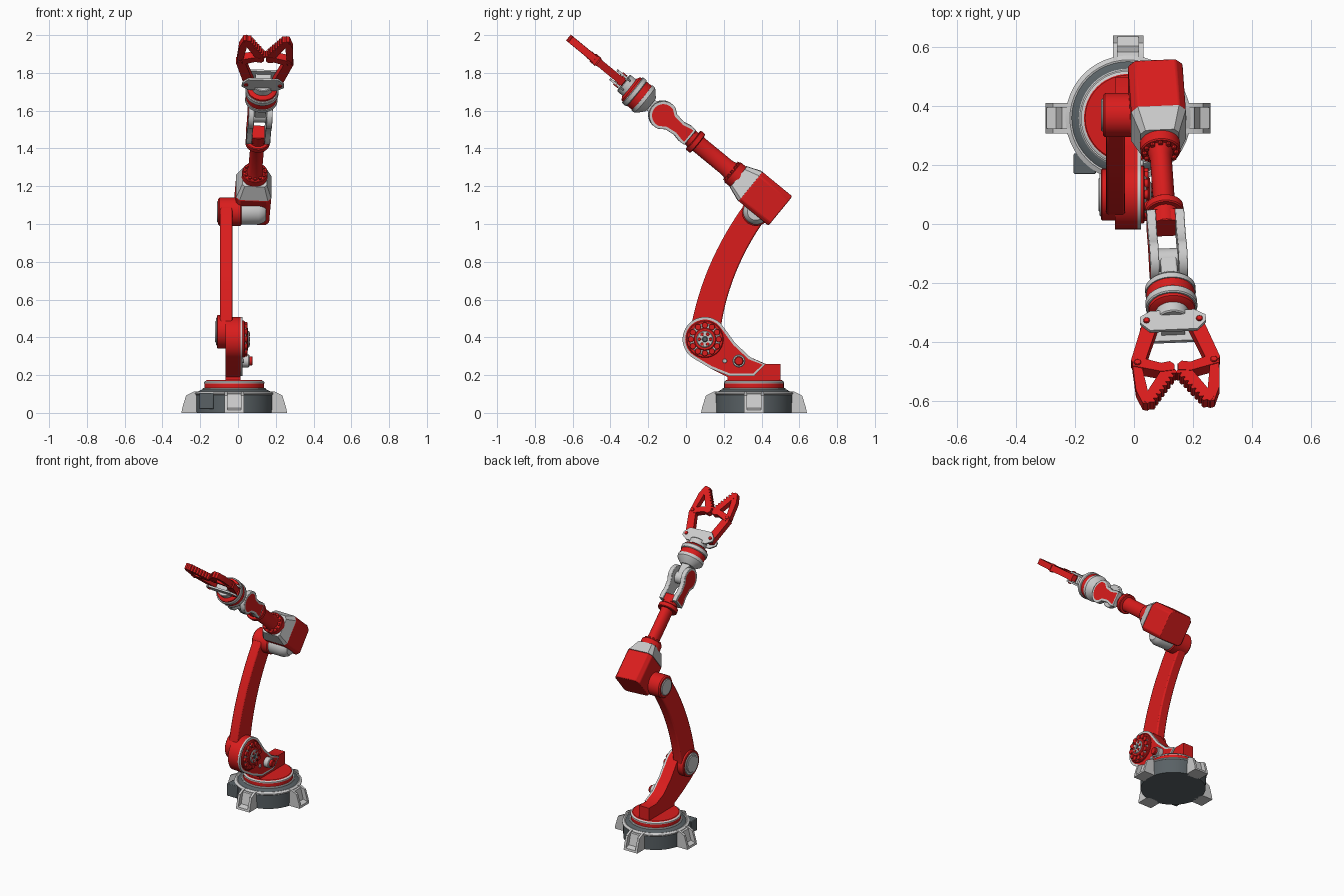
import bpy, bmesh
from math import sin, cos, pi, radians
from mathutils import Vector, Matrix

if "Cube" in bpy.data.objects:
    bpy.data.objects.remove(bpy.data.objects["Cube"])


def material(name, rgb):
    m = bpy.data.materials.new(name)
    m.diffuse_color = (*rgb, 1)
    m.use_nodes = True
    m.node_tree.nodes["Principled BSDF"].inputs["Base Color"].default_value = m.diffuse_color
    return m


RED = material("red_paint", (0.7, 0.012, 0.012))
DARK = material("dark_metal", (0.10, 0.12, 0.13))
GREY = material("light_metal", (0.7, 0.7, 0.7))
X, Y, Z = Vector((1, 0, 0)), Vector((0, 1, 0)), Vector((0, 0, 1))


def frame(o, u, v, w):
    m = Matrix((u, v, w)).transposed().to_4x4()
    m.translation = Vector(o)
    return m


def finish(name, bm, M, mats, bevel=0):
    bmesh.ops.recalc_face_normals(bm, faces=bm.faces)
    bm.transform(M)
    me = bpy.data.meshes.new(name)
    bm.to_mesh(me)
    bm.free()
    ob = bpy.data.objects.new(name, me)
    bpy.context.collection.objects.link(ob)
    for m in mats:
        me.materials.append(m)
    if bevel:
        mod = ob.modifiers.new("bevel", "BEVEL")
        mod.width, mod.segments, mod.limit_method = bevel, 2, "ANGLE"
    return ob


def prism(name, M, pts, a, b, mat, taper=1.0, panel=None, inset=0.012, bevel=0):
    """Extrude outline pts (u, v) from w=a to w=b; optional inset panel on the b cap."""
    bm = bmesh.new()
    lo = [bm.verts.new((u, v, a)) for u, v in pts]
    hi = [bm.verts.new((u * taper, v * taper, b)) for u, v in pts]
    bm.faces.new(lo)
    cap = bm.faces.new(hi)
    n = len(pts)
    for i in range(n):
        j = (i + 1) % n
        bm.faces.new((lo[i], lo[j], hi[j], hi[i]))
    if panel:
        bm.normal_update()
        bmesh.ops.inset_individual(bm, faces=[cap], thickness=inset)
        cap.material_index = 1
    return finish(name, bm, M, [mat, panel] if panel else [mat], bevel)


def lathe(name, M, prof, mat, seg=48):
    """Revolve (radius, height) points round the w axis."""
    bm = bmesh.new()
    rings = [[bm.verts.new((r * cos(2 * pi * k / seg), r * sin(2 * pi * k / seg), h))
              for k in range(seg)] for r, h in prof]
    for p, q in zip(rings, rings[1:]):
        for k in range(seg):
            bm.faces.new((p[k], p[(k + 1) % seg], q[(k + 1) % seg], q[k]))
    bm.faces.new(rings[0])
    bm.faces.new(rings[-1])
    return finish(name, bm, M, [mat])


def cyl(name, M, r, a, b, mat, seg=48, c=0.004):
    s = c if b > a else -c
    return lathe(name, M, [(r - c, a), (r, a + s), (r, b - s), (r - c, b)], mat, seg)


def arc(cx, cy, r, a0, a1, n):
    return [(cx + r * cos(radians(a0 + (a1 - a0) * i / n)),
             cy + r * sin(radians(a0 + (a1 - a0) * i / n))) for i in range(n + 1)]


def bez(p, q, r, n=14):
    return [tuple((1 - t) ** 2 * a + 2 * t * (1 - t) * b + t * t * c for a, b, c in zip(p, q, r))
            for t in (i / n for i in range(n + 1))]


def side(y, z):
    return frame((0, y, z), Y, Z, X)


def rect(x0, x1, y0, y1):
    return [(x0, y0), (x1, y0), (x1, y1), (x0, y1)]


# Base: drum, rims, turntable
BASE = Matrix.Translation((-0.02, 0.36, 0))
lathe("base_drum", BASE, [(0.205, 0), (0.208, 0.1), (0.2, 0.108), (0.17, 0.125)], DARK)
lathe("base_rim", BASE, [(0.209, 0.096), (0.213, 0.1), (0.213, 0.106), (0.198, 0.114), (0.19, 0.112)], GREY)
cyl("turntable_seal", BASE, 0.168, 0.11, 0.132, GREY)
cyl("turntable", BASE, 0.158, 0.12, 0.16, RED)
lathe("turntable_edge", BASE, [(0.16, 0.156), (0.16, 0.164), (0.15, 0.17)], GREY)
cyl("turntable_top", BASE, 0.15, 0.15, 0.174, RED)
prism("base_socket", Matrix.Translation((0, 0, 0)), rect(-0.205, -0.13, 0.17, 0.24), 0.02, 0.105, DARK, bevel=0.004)

# Four feet: two ribs with a recessed web
for k in range(4):
    d = Vector((cos(k * pi / 2), sin(k * pi / 2), 0))
    F = frame((-0.02, 0.36, 0), d, Z, d.cross(Z))
    for s in (-1, 1):
        prism("foot_rib", F, [(0.185, 0), (0.28, 0), (0.274, 0.03), (0.255, 0.092), (0.215, 0.112), (0.185, 0.112)],
              s * 0.036, s * 0.052, GREY)
    prism("foot_web", F, [(0.185, 0), (0.28, 0), (0.277, 0.014), (0.245, 0.025), (0.225, 0.1), (0.185, 0.108)],
          -0.038, 0.038, GREY)

# Shoulder bracket with grey-edged cover
S0 = side(0, 0)
head = arc(0.1, 0.39, 0.118, 42, 235, 28)
prism("shoulder_bracket", S0, head + [(0.13, 0.235), (0.22, 0.19), (0.22, 0.165), (0.5, 0.165), (0.5, 0.26),
                                      (0.42, 0.26), (0.34, 0.295), (0.26, 0.37)], -0.065, 0.012, RED)
prism("shoulder_cover", S0, head + [(0.13, 0.235), (0.23, 0.195), (0.36, 0.195), (0.42, 0.258), (0.34, 0.295),
                                    (0.26, 0.37)], 0.01, 0.024, GREY, panel=RED, inset=0.014)

# Shoulder dial with bolts
P = side(0.1, 0.39)
cyl("dial_plate", P, 0.098, 0.02, 0.036, RED)
cyl("dial_ring", P, 0.082, 0.03, 0.042, GREY)
for k in range(12):
    a = k * pi / 6
    cyl("dial_bolt", side(0.1 + 0.074 * cos(a), 0.39 + 0.074 * sin(a)), 0.0165, 0.03, 0.05, RED, 12, 0.002)
cyl("dial_hub", P, 0.06, 0.03, 0.054, RED)
cyl("dial_boss", P, 0.044, 0.05, 0.06, GREY)
for k in range(6):
    a = k * pi / 3
    cyl("dial_screw", side(0.1 + 0.03 * cos(a), 0.39 + 0.03 * sin(a)), 0.009, 0.055, 0.064, RED, 10, 0.001)
cyl("dial_cap", P, 0.015, 0.055, 0.064, DARK, 24)
cyl("bracket_knob_ring", side(0.28, 0.275), 0.034, 0.02, 0.06, GREY, 32)
cyl("bracket_knob", side(0.28, 0.275), 0.024, 0.02, 0.078, RED, 32)
cyl("bracket_screw", side(0.205, 0.275), 0.012, 0.02, 0.032, GREY, 16, 0.002)

# Shoulder pivot on the left
PL = side(0.1, 0.43)
cyl("shoulder_pivot", PL, 0.088, -0.03, -0.112, RED)
cyl("shoulder_pivot_ring", PL, 0.074, -0.1, -0.117, GREY)
cyl("shoulder_pivot_cap", PL, 0.058, -0.11, -0.121, GREY)

# Curved upper arm
prism("upper_arm", S0, bez((0.18, 0.42), (0.22, 0.75), (0.43, 1.04)) +
      bez((0.30, 1.09), (0.08, 0.78), (0.02, 0.42)), -0.095, -0.03, RED, bevel=0.008)

# Elbow pivot
E = side(0.37, 1.065)
cyl("elbow_pivot", E, 0.075, -0.106, 0.02, RED, c=0.008)
cyl("elbow_pivot_cap", E, 0.056, -0.1, -0.112, GREY)
lathe("elbow_hub", E, [(0.068, 0.015), (0.068, 0.11), (0.058, 0.135), (0.045, 0.148)], GREY)

# Forearm frames: D runs along the forearm, U across it, N upward
D = Vector((0.08, -1.115, 0.915)).normalized()
U = (X - D * X.dot(D)).normalized()
N = D.cross(U)
O = (0.072, 0.495, 1.07)
ARM, ARM_SIDE, ARM_TOP = frame(O, U, N, D), frame(O, N, D, U), frame(O, U, D, -N)

# Elbow housing and tapered cap
box = [(-0.093, -0.08), (-0.075, -0.098), (0.075, -0.098), (0.093, -0.08),
       (0.093, 0.075), (0.07, 0.102), (-0.07, 0.102), (-0.093, 0.075)]
prism("elbow_housing", ARM, box, 0, 0.205, RED, bevel=0.006)
prism("elbow_housing_cap", ARM, box, 0.205, 0.285, GREY, taper=0.7)

# Forearm tube and collars
cyl("forearm_collar", ARM, 0.068, 0.27, 0.325, RED)
for k in range(12):
    a = k * pi / 6
    cyl("collar_bolt", ARM @ Matrix.Translation((0.054 * cos(a), 0.054 * sin(a), 0)),
        0.008, 0.32, 0.336, RED, 8, 0.001)
lathe("forearm_tube", ARM @ Matrix.Diagonal((0.88, 1.1, 1, 1)),
      [(0.05, 0.32), (0.042, 0.36), (0.042, 0.55), (0.046, 0.57)], RED)
cyl("forearm_flange", ARM, 0.064, 0.56, 0.592, RED)
cyl("wrist_root", ARM, 0.046, 0.585, 0.66, RED)

# Wrist fork: two grey-edged side plates
bone = [(-0.05, 0.615), (0.05, 0.615), (0.052, 0.65), (0.043, 0.69), (0.05, 0.745)] + \
    arc(0, 0.80, 0.076, -20, 200, 24) + [(-0.05, 0.745), (-0.043, 0.69), (-0.052, 0.65)]
for s in (-1, 1):
    prism("wrist_fork_plate", ARM_SIDE, bone, s * 0.033, s * 0.064, GREY, panel=RED, inset=0.016, bevel=0.003)
prism("wrist_fork_bridge", ARM_SIDE, rect(-0.042, 0.042, 0.61, 0.66), -0.035, 0.035, RED)
cyl("wrist_pin", ARM_SIDE @ Matrix.Translation((0, 0.8, 0)), 0.04, -0.036, 0.036, GREY, 32)
prism("wrist_link", ARM, rect(-0.028, 0.028, -0.035, 0.035), 0.8, 0.94, GREY, bevel=0.006)

# Wrist rotor: stacked rings
lathe("wrist_rotor_back", ARM, [(0.045, 0.885), (0.078, 0.915), (0.086, 0.925), (0.086, 0.945)], GREY)
cyl("wrist_rotor", ARM, 0.082, 0.94, 0.985, RED)
cyl("wrist_rotor_band", ARM, 0.088, 0.98, 1.01, GREY)
lathe("wrist_rotor_front", ARM, [(0.08, 1.005), (0.078, 1.02), (0.06, 1.03)], RED)
cyl("gripper_neck", ARM, 0.056, 1.02, 1.07, GREY)

# Gripper palm: upper and lower plates
palm = [(-0.075, 1.05), (0.075, 1.05), (0.112, 1.075), (0.112, 1.1), (0.08, 1.135),
        (-0.08, 1.135), (-0.112, 1.1), (-0.112, 1.075)]
for s in (-1, 1):
    prism("palm_plate", ARM_TOP, palm, s * 0.024, s * 0.036, GREY)
    for sx in (-1, 1):
        cyl("palm_pin", ARM_TOP @ Matrix.Translation((sx * 0.09, 1.092, 0)), 0.011, 0, s * 0.042, RED, 16, 0.002)
prism("palm_block", ARM_TOP, rect(-0.04, 0.04, 1.05, 1.11), -0.025, 0.025, GREY)

# Fingers: arm, knuckle, outer strut and toothed jaw, mirrored
p, q = Vector((0.006, 1.295)), Vector((0.098, 1.436))
out = Vector((-0.84, 0.55)) * 0.013
teeth = []
for i in range(8):
    teeth += [tuple(p.lerp(q, i / 8)), tuple(p.lerp(q, (i + 0.3) / 8) + out), tuple(p.lerp(q, (i + 0.7) / 8) + out)]
parts = {
    "finger_arm": ([(0.05, 1.09), (0.07, 1.07), (0.1, 1.075), (0.152, 1.25), (0.115, 1.29)], 0.02),
    "finger_knuckle": ([(0.006, 1.3), (0.006, 1.275), (0.02, 1.262), (0.05, 1.268), (0.125, 1.238),
                        (0.144, 1.242), (0.148, 1.275), (0.05, 1.305)], 0.022),
    "finger_strut": ([(0.118, 1.26), (0.148, 1.26), (0.142, 1.38), (0.122, 1.438), (0.106, 1.442), (0.1, 1.4)], 0.019),
    "finger_jaw": (teeth + [tuple(q), (0.108, 1.442), (0.122, 1.42), (0.046, 1.288)], 0.02),
}
for sx in (-1, 1):
    for name, (pts, h) in parts.items():
        prism(name, ARM_TOP, [(sx * u, v) for u, v in pts], -h, h, RED)
    cyl("finger_pin", ARM_TOP @ Matrix.Translation((sx * 0.13, 1.262, 0)), 0.012, -0.027, 0.027, RED, 16, 0.002)

# Smooth round parts, keep edges sharp
bpy.ops.object.select_all(action="SELECT")
bpy.context.view_layer.objects.active = bpy.context.scene.objects[0]
bpy.ops.object.shade_smooth_by_angle(angle=radians(35))
